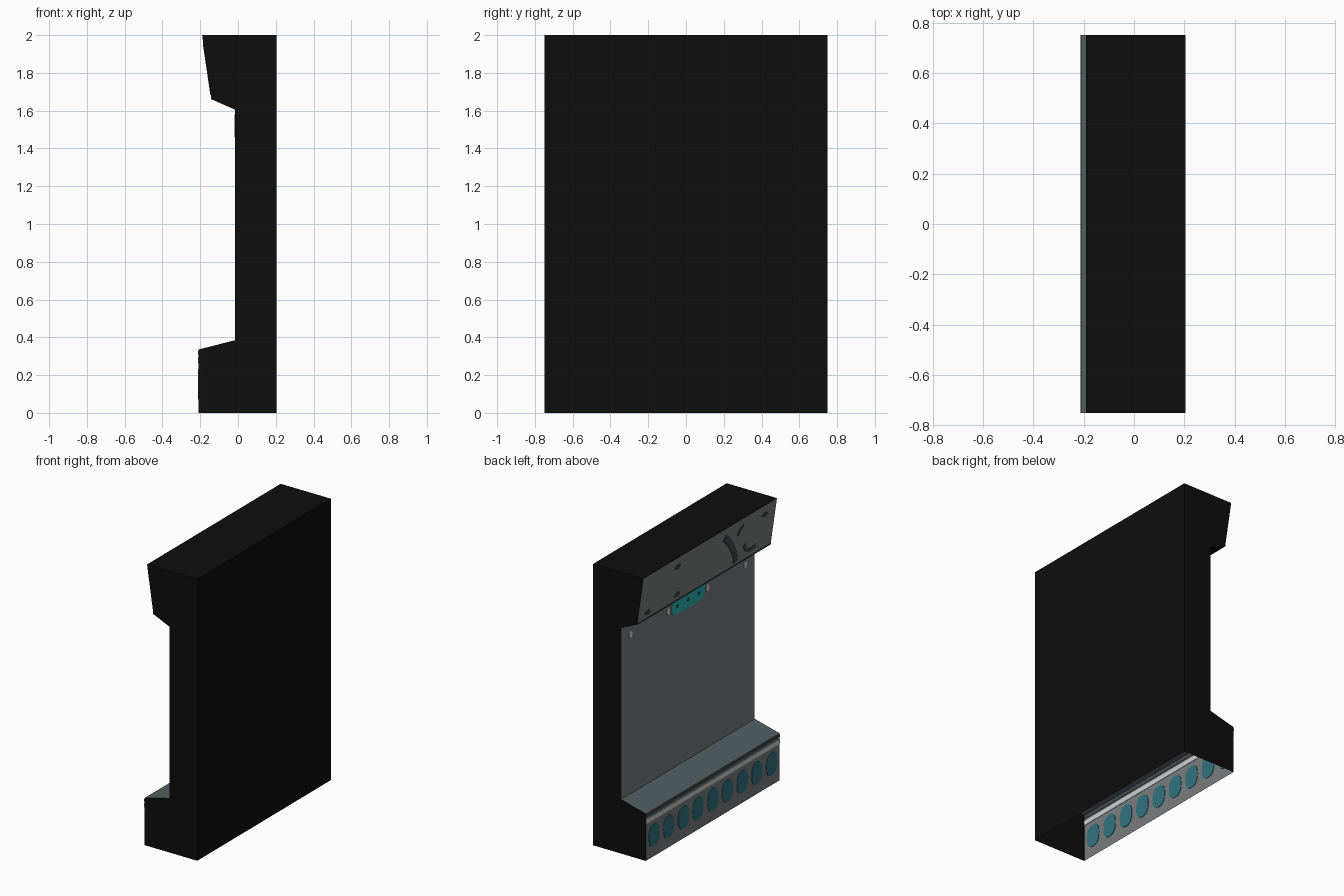
import bpy, bmesh, math
from mathutils import Vector

if "Cube" in bpy.data.objects:
    bpy.data.objects.remove(bpy.data.objects["Cube"])


def material(name, r, g, b):
    m = bpy.data.materials.new(name)
    m.diffuse_color = (r, g, b, 1)
    m.use_nodes = True
    m.node_tree.nodes["Principled BSDF"].inputs["Base Color"].default_value = m.diffuse_color
    return m


BLACK = material("black", 0.004, 0.004, 0.004)
GREY = material("panel grey", 0.19, 0.205, 0.21)
SLATE = material("slate blue", 0.08, 0.115, 0.13)
DARK = material("dark grey", 0.055, 0.065, 0.07)
BLUE = material("dull teal", 0.032, 0.17, 0.215)
TEAL = material("bright teal", 0.025, 0.45, 0.45)
LIGHT = material("light grey", 0.62, 0.64, 0.64)

W = 0.75    # half length along y


def make(name, bm, mats):
    me = bpy.data.meshes.new(name)
    bm.to_mesh(me)
    bm.free()
    for m in mats:
        me.materials.append(m)
    ob = bpy.data.objects.new(name, me)
    bpy.context.collection.objects.link(ob)
    return ob


def plates(name, outlines, base, top, mat, thick=0.006):
    """Thin plates lying in the panel that runs from base to top (x, z).
    Outline points are (y, distance up the panel)."""
    o = Vector((base[0], 0, base[1]))
    up = (Vector((top[0], 0, top[1])) - o).normalized()
    n = up.cross(Vector((0, 1, 0)))
    bm = bmesh.new()
    for pts in outlines:
        rings = [[bm.verts.new(o + Vector((0, y, 0)) + up * t + n * s * thick / 2)
                  for y, t in pts] for s in (-1, 1)]
        bm.faces.new(rings[0])
        bm.faces.new(rings[1][::-1])
        k = len(pts)
        for i in range(k):
            j = (i + 1) % k
            bm.faces.new((rings[0][i], rings[1][i], rings[1][j], rings[0][j]))
    bmesh.ops.recalc_face_normals(bm, faces=bm.faces)
    return make(name, bm, [mat])


def rect(y0, y1, t0, t1):
    return [(y0, t0), (y1, t0), (y1, t1), (y0, t1)]


def oval(y, t, ry, rt, n=16, power=1.0):
    """Ellipse; power below 1 squares it off."""
    def f(v):
        return math.copysign(abs(v) ** power, v)
    return [(y + ry * f(math.cos(2 * math.pi * i / n)),
             t + rt * f(math.sin(2 * math.pi * i / n))) for i in range(n)]


def stroke(path, w):
    """Band of width w following a short path."""
    left, right = [], []
    for i, p in enumerate(path):
        a = Vector(path[max(i - 1, 0)])
        b = Vector(path[min(i + 1, len(path) - 1)])
        d = (b - a).normalized()
        off = Vector((-d.y, d.x)) * w / 2
        left.append(tuple(Vector(p) + off))
        right.append(tuple(Vector(p) - off))
    return left + right[::-1]


# Shell: one profile (x, z) run along y, open underneath
A, B, C = (-0.21, 0), (-0.21, 0.335), (-0.015, 0.385)
D, E, F = (-0.015, 1.605), (-0.14, 1.66), (-0.19, 2.0)
profile = [A, B, C, D, E, F, (0.205, 2.0), (0.205, 0)]
slots = [1, 2, 1, 0, 1, 0, 0]     # material of each profile segment
bm = bmesh.new()
near = [bm.verts.new((x, -W, z)) for x, z in profile]
far = [bm.verts.new((x, W, z)) for x, z in profile]
for i, s in enumerate(slots):
    bm.faces.new((near[i], near[i + 1], far[i + 1], far[i])).material_index = s
bm.faces.new(near[::-1])
bm.faces.new(far)
make("cabinet_shell", bm, [BLACK, GREY, SLATE])

# Base panel: row of ovals and two long stripes
plates("base_ovals", [oval(0.165 * i, 0.15, 0.061, 0.08, power=0.8)
                      for i in range(-4, 5)], A, B, BLUE)
plates("base_light_stripe", [rect(-W, W, 0.262, 0.295)], A, B, LIGHT)
plates("base_dark_stripe", [rect(-W, W, 0.308, 0.327)], A, B, DARK)

# Back board: badge plate with dots, and light clips
zb = C[1]
plates("badge_plate", [oval(0, 1.52 - zb, 0.19, 0.06, 20, 0.55)], C, D, TEAL)
plates("badge_dots", [oval(y, 1.52 - zb, 0.014, 0.014, 8)
                      for y in (-0.12, 0, 0.12)], C, D, DARK, 0.009)
plates("light_clips", [oval(y, 1.52 - zb, 0.017, 0.025, 10, 0.6)
                       for y in (-0.645, -0.22, 0.22, 0.645)], C, D, LIGHT)

# Header: dark edge, spots and curved marks
plates("header_edge", [rect(-W, W, 0, 0.008)], E, F, DARK)
plates("header_spots", [oval(y, t, 0.033, 0.018, 10) for y, t in
                        ((0.64, 0.05), (0.31, 0.05), (0.35, 0.27), (-0.63, 0.27))],
       E, F, DARK)
plates("header_marks", [
    stroke([(-0.175, 0.28), (-0.24, 0.22), (-0.294, 0.148), (-0.33, 0.09), (-0.35, 0.03)], 0.05),
    stroke([(-0.39, 0.285), (-0.35, 0.265), (-0.335, 0.225)], 0.028),
    stroke([(-0.43, 0.125), (-0.45, 0.08), (-0.50, 0.055), (-0.57, 0.065)], 0.028),
], E, F, DARK)
